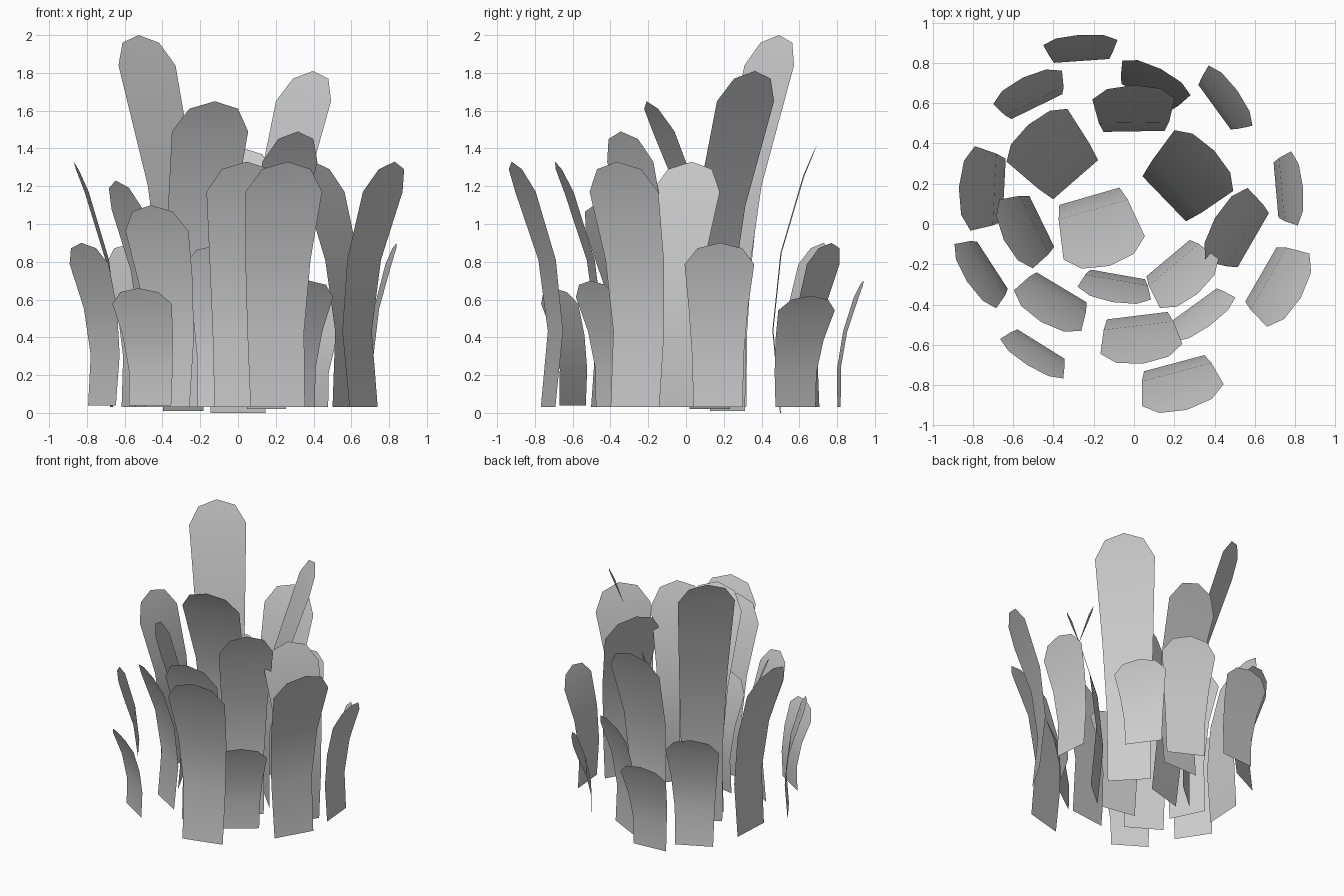
import bpy, math
from mathutils import Vector

# Each leaf: base x, base y, lean direction (deg), base z, top z, inward bow, tip offset, top width
OUTER = [
    (-0.26, 0.81, 94, 0.03, 0.70, 0.00, 0.13, 0.37),
    (0.40, 0.58, 36, 0.03, 0.62, 0.00, 0.14, 0.37),
    (0.72, 0.17, 5, 0.03, 0.90, 0.015, 0.12, 0.37),
    (0.665, -0.27, -30, 0.03, 1.33, 0.04, 0.19, 0.42),
    (0.21, -0.73, -75, 0.03, 1.33, 0.04, 0.20, 0.42),
    (-0.465, -0.60, -122, 0.04, 0.66, 0.005, 0.12, 0.37),
    (-0.72, -0.215, 213, 0.04, 0.90, 0.02, 0.13, 0.38),
    (-0.67, 0.17, 177, 0.03, 1.33, 0.025, 0.20, 0.42),
    (-0.495, 0.61, 116, 0.03, 0.90, 0.03, 0.13, 0.38),
    (0.07, 0.645, 63, 0.03, 0.90, 0.015, 0.14, 0.38),
]
INNER = [
    (0.00, 0.50, 91, 0.00, 1.41, 0.04, 0.19, 0.41),
    (0.575, -0.07, 150, 0.03, 1.33, 0.02, 0.20, 0.42),
    (0.195, -0.20, -50, 0.03, 1.49, 0.04, 0.19, 0.38),
    (0.30, -0.40, -54, 0.03, 0.70, 0.00, 0.13, 0.37),
    (0.02, -0.485, -83, 0.03, 1.33, 0.03, 0.21, 0.41),
    (-0.375, -0.34, 239, 0.03, 1.10, 0.03, 0.17, 0.39),
    (-0.485, 0.00, 206, 0.03, 1.23, 0.03, 0.18, 0.38),
    (-0.085, -0.27, 260, 0.03, 0.89, 0.02, 0.12, 0.37),
    (-0.29, 0.22, 131, 0.01, 2.00, 0.00, 0.36, 0.40),
    (0.15, 0.125, 44, 0.02, 1.81, 0.00, 0.345, 0.42),
    (-0.205, 0.08, -74, 0.03, 1.65, 0.06, 0.30, 0.42),
]


def leaf(name, x, y, ang, z0, z1, bow, tip, width):
    """Thin bowed strip with a faceted round tip, leaning along ang."""
    a = math.radians(ang)
    out = Vector((math.cos(a), math.sin(a), 0))
    side = Vector((-math.sin(a), math.cos(a), 0))
    height = z1 - z0
    # quadratic lean passing through -bow at t = 0.31 and tip at t = 1
    curve = (tip + bow / 0.31) / 0.69
    slope = tip - curve

    def point(t, s):
        return (Vector((x, y, z0 + t * height))
                + out * (slope * t + curve * t * t) + side * (s * width / 2))

    drop = min(0.16, 0.125 * z1) / height
    rows = [(0, 0.71), (0.31, 0.74), (0.6, 0.85), (1 - drop, 1.0)]
    verts = []
    for t, w in rows:
        verts += [point(t, -w), point(t, w)]
    faces = [(2 * i, 2 * i + 1, 2 * i + 3, 2 * i + 2) for i in range(3)]
    # rounded tip
    verts += [point(1 - drop * 0.25, 0.64), point(1, 0), point(1 - drop * 0.25, -0.64)]
    faces.append((6, 7, 8, 9, 10))
    mesh = bpy.data.meshes.new(name)
    mesh.from_pydata(verts, [], faces)
    mesh.polygons.foreach_set("use_smooth", [True] * len(faces))
    obj = bpy.data.objects.new(name, mesh)
    bpy.context.collection.objects.link(obj)


# Ring of outer leaves and clump of inner leaves
for label, group in (("outer_leaf", OUTER), ("inner_leaf", INNER)):
    for i, spec in enumerate(group, 1):
        leaf(f"{label}_{i}", *spec)
